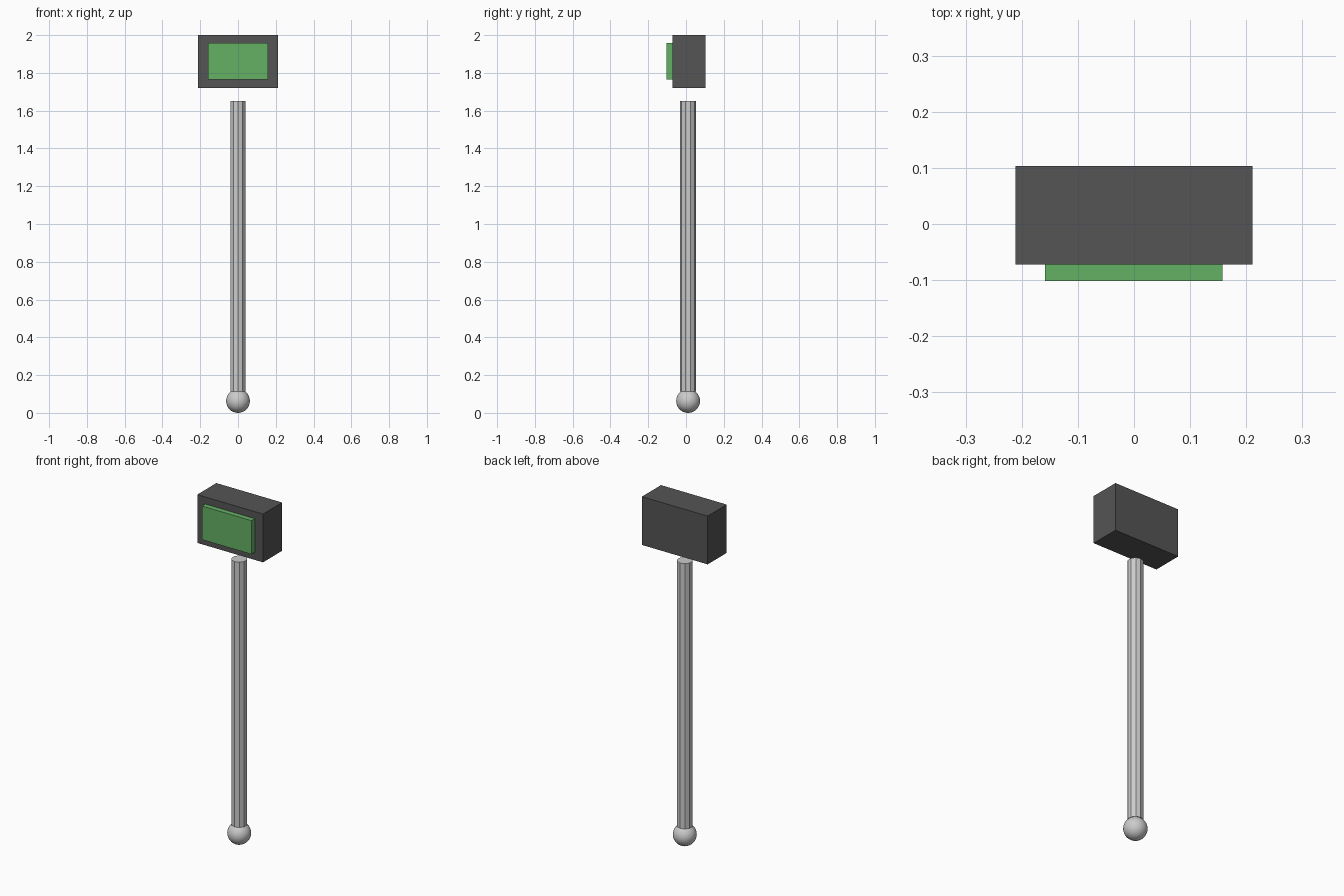
import bpy
import math

if "Cube" in bpy.data.objects:
    bpy.data.objects.remove(bpy.data.objects["Cube"])


def material(name, rgb):
    mat = bpy.data.materials.new(name)
    mat.diffuse_color = (*rgb, 1.0)
    mat.use_nodes = True
    mat.node_tree.nodes["Principled BSDF"].inputs["Base Color"].default_value = mat.diffuse_color
    return mat


def box(name, low, high, mat):
    """Axis-aligned box between two corners."""
    centre = [(a + b) / 2 for a, b in zip(low, high)]
    bpy.ops.mesh.primitive_cube_add(size=1, location=centre)
    obj = bpy.context.object
    obj.name = name
    obj.scale = [b - a for a, b in zip(low, high)]
    bpy.ops.object.transform_apply(location=False, rotation=False, scale=True)
    obj.data.materials.append(mat)
    return obj


dark = material("dark_grey", (0.09, 0.09, 0.09))
green = material("green", (0.13, 0.44, 0.13))
AXIS_Y = 0.011  # pole and ball sit slightly behind the centre

# Head housing and the raised panel on its front
box("head_housing", (-0.211, -0.072, 1.72), (0.211, 0.103, 2.0), dark)
box("front_panel", (-0.159, -0.102, 1.764), (0.158, -0.065, 1.959), green)

# Faceted pole, ending in a gap below the head
bottom, top = 0.113, 1.652
bpy.ops.mesh.primitive_cylinder_add(vertices=10, radius=0.042, depth=top - bottom,
                                    location=(0, AXIS_Y, (top + bottom) / 2))
bpy.context.object.name = "pole"

# Ball foot
bpy.ops.mesh.primitive_uv_sphere_add(segments=32, ring_count=16, radius=0.063,
                                     location=(0, AXIS_Y, 0.063))
bpy.context.object.name = "ball_foot"
bpy.ops.object.shade_smooth_by_angle(angle=math.radians(30))
